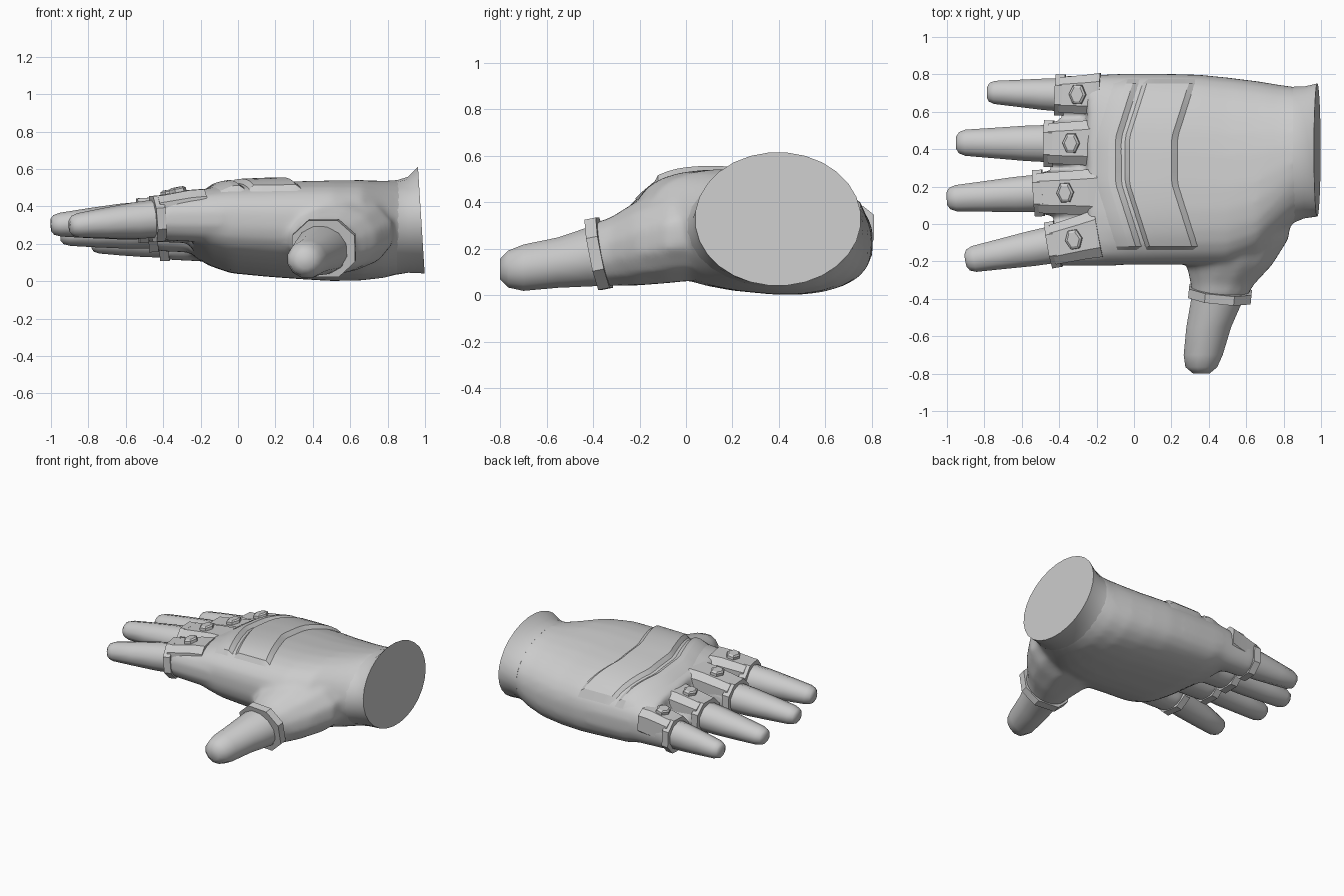
import bpy, bmesh, math
from mathutils import Vector
from mathutils.bvhtree import BVHTree

cube = bpy.data.objects.get("Cube")
if cube:
    bpy.data.objects.remove(cube)

grey = bpy.data.materials.new("glove_grey")
grey.use_nodes = True
COLOUR = (0.6, 0.6, 0.6, 1)
grey.diffuse_color = COLOUR
grey.node_tree.nodes["Principled BSDF"].inputs["Base Color"].default_value = COLOUR


def finish(name, bm, angle=35):
    bmesh.ops.recalc_face_normals(bm, faces=bm.faces)
    mesh = bpy.data.meshes.new(name)
    bm.to_mesh(mesh)
    bm.free()
    mesh.materials.append(grey)
    ob = bpy.data.objects.new(name, mesh)
    bpy.context.collection.objects.link(ob)
    bpy.ops.object.select_all(action='DESELECT')
    ob.select_set(True)
    bpy.context.view_layer.objects.active = ob
    bpy.ops.object.shade_smooth_by_angle(angle=math.radians(angle))
    return ob


def oval(centre, side, up, sides, power=2.0):
    """Ring of points on a superellipse spanned by two half-axis vectors."""
    def bend(v):
        return math.copysign(abs(v) ** (2 / power), v)
    angles = [math.tau * (i + 0.5) / sides for i in range(sides)]
    return [centre + side * bend(math.cos(a)) + up * bend(math.sin(a)) for a in angles]


def loft(rings, bm=None):
    """Closed skin over a row of rings, optionally added to an existing bmesh."""
    bm = bm or bmesh.new()
    rows = [[bm.verts.new(p) for p in ring] for ring in rings]
    n = len(rows[0])
    for a, b in zip(rows, rows[1:]):
        for i in range(n):
            j = (i + 1) % n
            bm.faces.new((a[i], a[j], b[j], b[i]))
    bm.faces.new(rows[0][::-1])
    bm.faces.new(rows[-1])
    bmesh.ops.recalc_face_normals(bm, faces=bm.faces)
    return bm


def hand_ring(x, y0, y1, z0, z1, power, tilt, slant=0):
    """Cross-section of the hand: tilt drops the little-finger side, slant leans the top back."""
    return oval(Vector((x, (y0 + y1) / 2, (z0 + z1) / 2)), Vector((0, (y1 - y0) / 2, tilt)),
                Vector((slant, 0, (z1 - z0) / 2)), 28, power)


# Palm: x, y range, z range, squareness, tilt
palm_sections = [
    (-0.25, -0.20, 0.79, 0.16, 0.45, 3.0, -0.05),
    (-0.16, -0.215, 0.80, 0.10, 0.485, 2.9, -0.05),
    (-0.04, -0.22, 0.805, 0.055, 0.51, 2.7, -0.05),
    (0.15, -0.22, 0.805, 0.035, 0.52, 2.6, -0.05),
    (0.35, -0.22, 0.80, 0.02, 0.525, 2.6, -0.05),
    (0.50, -0.22, 0.785, 0.01, 0.53, 2.5, -0.05),
    (0.66, -0.16, 0.765, 0.01, 0.535, 2.4, -0.045),
    (0.78, -0.05, 0.745, 0.02, 0.535, 2.2, -0.03),
    (0.86, 0.01, 0.735, 0.037, 0.543, 2.0, -0.01),
    (0.90, 0.03, 0.725, 0.055, 0.54, 2.0, 0),
]
body = loft([hand_ring(*s) for s in palm_sections])

# Thumb root, melted into the palm: centre, half width, half height
thumb_root = [
    ((0.54, 0.12, 0.28), 0.32, 0.215),
    ((0.54, -0.08, 0.255), 0.295, 0.21),
    ((0.51, -0.22, 0.22), 0.235, 0.185),
    ((0.47, -0.33, 0.185), 0.17, 0.15),
    ((0.455, -0.40, 0.175), 0.15, 0.14),
]


def thumb_rings(sections):
    return [oval(Vector(c), Vector((w, 0, 0)), Vector((0, 0, h)), 12) for c, w, h in sections]


loft(thumb_rings(thumb_root), body)

# Fingers: collar centre, tip centre, collar half width and height
fingers = {
    "index": ((-0.43, -0.11, 0.335), (-0.90, -0.195, 0.295), 0.127, 0.125),
    "middle": ((-0.51, 0.165, 0.325), (-1.00, 0.135, 0.30), 0.127, 0.122),
    "ring": ((-0.455, 0.43, 0.275), (-0.95, 0.435, 0.25), 0.127, 0.122),
    "little": ((-0.395, 0.69, 0.228), (-0.785, 0.705, 0.21), 0.112, 0.122),
}
frames = {}
for name, (base, tip, w, h) in fingers.items():
    base, tip = Vector(base), Vector(tip)
    axis = (tip - base).normalized()
    side = axis.cross(Vector((0, 0, 1))).normalized()
    up = side.cross(axis)
    root = Vector((-0.17, base.y + (0.065 if name == "index" else 0.005), base.z + 0.035))
    frames[name] = base, tip, axis, side * w, up * h, root
    # Finger roots, melted into the palm
    heel = Vector((-0.1, base.y + (0.01 if name == "index" else 0), base.z))
    loft([oval(base, side * w * 0.93, up * h * 0.95, 12, 2.2),
          oval(heel, side * w, up * h * 1.08, 12, 2.2)], body)

palm = finish("palm", body, 60)
remesh = palm.modifiers.new("merge", 'REMESH')
remesh.mode = 'VOXEL'
remesh.voxel_size = 0.02
remesh.use_smooth_shade = True
soften = palm.modifiers.new("soften", 'SMOOTH')
soften.factor = 0.5
soften.iterations = 8
surface = BVHTree.FromObject(palm, bpy.context.evaluated_depsgraph_get())

# Flared wrist with a flat end
wrist_sections = [
    (0.85, 0.003, 0.736, 0.035, 0.541, 2.0, -0.01),
    (0.91, 0.028, 0.737, 0.044, 0.56, 2.0, 0),
    (0.98, 0.038, 0.753, 0.04, 0.615, 2.0, 0, -0.018),
]
finish("wrist", loft([hand_ring(*s) for s in wrist_sections]), 50)


def back_height(x, y):
    hit = surface.ray_cast(Vector((x, y, 2)), Vector((0, 0, -1)))[0]
    return hit.z if hit else 0.3


# Raised plates across the back of the hand, with sloped borders
def back_plate(name, x0, x1, lift, slope0, slope1):
    bm = bmesh.new()
    inner0, inner1 = x0 + slope0, x1 - slope1
    xs = [x0] + [inner0 + (inner1 - inner0) * i / 5 for i in range(6)] + [x1]
    ys = [-0.14, -0.12] + [-0.08 + 0.04 * i for i in range(21)] + [0.75, 0.78]
    rows = []
    for y in ys:
        curve = 0.32 * max(0, abs(y - 0.34) - 0.12)
        row = []
        for x in xs:
            border = x in (xs[0], xs[-1]) or y in (ys[0], ys[-1])
            z = back_height(x + curve, y) + (-0.002 if border else lift)
            row.append(bm.verts.new((x + curve, y, z)))
        rows.append(row)
    for a, b in zip(rows, rows[1:]):
        for i in range(len(xs) - 1):
            bm.faces.new((a[i], a[i + 1], b[i + 1], b[i]))
    finish(name, bm, 22)


back_plate("knuckle_plate", -0.21, -0.065, 0.022, 0.07, 0.035)
back_plate("middle_back_plate", -0.05, 0.235, 0.024, 0.025, 0.035)


def band(name, centre, axis, side, up, depth):
    """Octagonal collar, with a stepped rim on both ends."""
    rings = []
    for t, scale in ((-1, 0.85), (-1, 1), (1, 1), (1, 0.85)):
        rings.append(oval(centre + axis * (t * depth / 2), side * scale, up * scale, 8, 2.3))
    finish(name, loft(rings), 25)


finger_profile = [(-0.1, 0.84, 0.84), (0.25, 0.78, 0.78), (0.6, 0.67, 0.65),
                  (0.9, 0.58, 0.52), (0.97, 0.47, 0.43), (1.0, 0.28, 0.28)]
for name, (base, tip, axis, side, up, root) in frames.items():
    # Tapering finger
    rings = [oval(base.lerp(tip, t), side * a, up * b, 10) for t, a, b in finger_profile]
    finish(name + "_finger", loft(rings), 45)
    band(name + "_collar", base, axis, side * 1.05, up * 1.05, 0.05)

    # Faceted knuckle housing on the upper half, widening towards the palm
    rings = [oval(base.lerp(root, t) + up * 0.25, side * w, up * h, 8, 3.4)
             for t, w, h in ((0, 0.88, 0.74), (0.65, 0.98, 0.82), (0.95, 1.06, 0.78))]
    bm = loft(rings)
    housing = BVHTree.FromBMesh(bm)
    finish(name + "_knuckle", bm, 25)

    # Hexagonal stud on the housing
    spot = base.lerp(root, 0.42)
    hit, normal = housing.ray_cast(Vector((spot.x, spot.y, 2)), Vector((0, 0, -1)))[:2]
    stud_side = normal.cross(axis).normalized()
    stud_along = stud_side.cross(normal)
    rings = [oval(hit + normal * d, stud_side * r, stud_along * r * 0.8, 6)
             for d, r in ((-0.01, 0.06), (0.018, 0.057), (0.026, 0.042))]
    finish(name + "_stud", loft(rings), 20)

# Thumb and its collar
thumb_sections = [
    ((0.45, -0.37, 0.17), 0.148, 0.135),
    ((0.44, -0.42, 0.165), 0.142, 0.132),
    ((0.40, -0.55, 0.14), 0.124, 0.112),
    ((0.37, -0.70, 0.118), 0.108, 0.103),
    ((0.36, -0.765, 0.112), 0.088, 0.082),
    ((0.36, -0.80, 0.112), 0.045, 0.045),
]
finish("thumb", loft(thumb_rings(thumb_sections)), 50)
thumb_axis = Vector((-0.1, -1, -0.2)).normalized()
thumb_side = thumb_axis.cross(Vector((0, 0, 1))).normalized()
band("thumb_collar", Vector((0.46, -0.375, 0.178)), thumb_axis,
     thumb_side * 0.18, thumb_side.cross(thumb_axis) * 0.165, 0.05)
